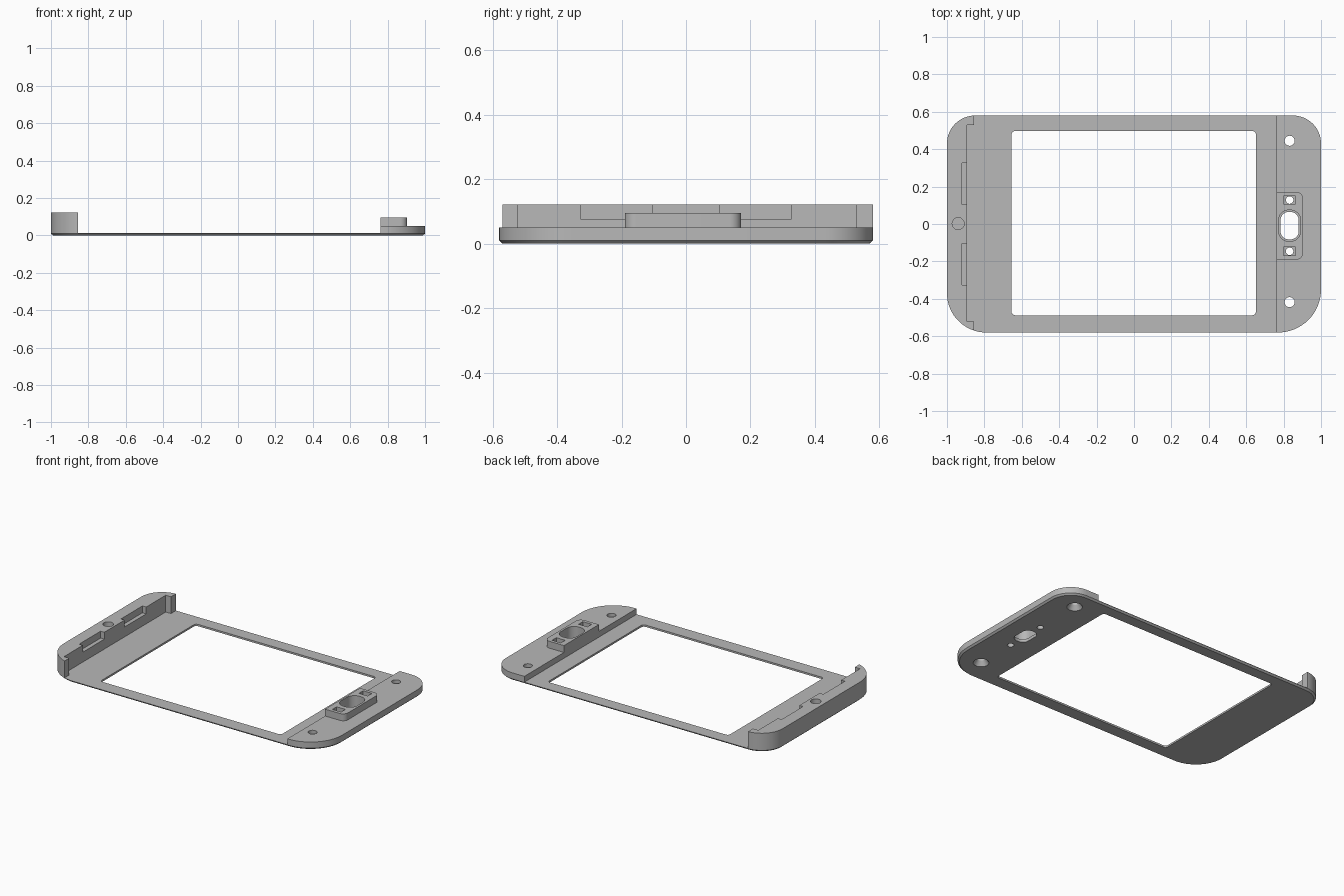
import bpy, bmesh
from math import cos, sin, pi, radians

if "Cube" in bpy.data.objects:
    bpy.data.objects.remove(bpy.data.objects["Cube"])

grey = bpy.data.materials.new("Plain grey")
grey.use_nodes = True
grey.diffuse_color = (0.48, 0.48, 0.48, 1)
grey.node_tree.nodes["Principled BSDF"].inputs["Base Color"].default_value = grey.diffuse_color

PLATE, SLAB, BUMP, RAIL = 0.012, 0.05, 0.095, 0.122
MID = -0.009        # y of the button cluster
HOLE_X = 0.832


def rounded(x0, x1, y0, y1, radii, steps=16):
    """Rounded rectangle; radii run front-right, back-right, back-left, front-left."""
    corners = [(x1, y0, -1, 1), (x1, y1, -1, -1), (x0, y1, 1, -1), (x0, y0, 1, 1)]
    pts = []
    for i, ((x, y, sx, sy), r) in enumerate(zip(corners, radii)):
        n = steps if r > 0 else 0
        for k in range(n + 1):
            a = (i - 1 + k / max(n, 1)) * pi / 2
            pts.append((x + sx * r + r * cos(a), y + sy * r + r * sin(a)))
    return pts


def loft(name, rings):
    """Solid through rings of (points, z) with matching point counts."""
    bm = bmesh.new()
    loops = [[bm.verts.new((x, y, z)) for x, y in pts] for pts, z in rings]
    n = len(loops[0])
    bm.faces.new(loops[0][::-1])
    bm.faces.new(loops[-1])
    for a, b in zip(loops, loops[1:]):
        for i in range(n):
            j = (i + 1) % n
            bm.faces.new((a[i], a[j], b[j], b[i]))
    mesh = bpy.data.meshes.new(name)
    bm.to_mesh(mesh)
    bm.free()
    mesh.materials.append(grey)
    obj = bpy.data.objects.new(name, mesh)
    bpy.context.collection.objects.link(obj)
    return obj


def prism(name, pts, z0, z1):
    return loft(name, [(pts, z0), (pts, z1)])


def box(x0, x1, y0, y1, z0, z1):
    return prism("cutter", rounded(x0, x1, y0, y1, [0] * 4), z0, z1)


def circle(x, y, r, n=32):
    return [(x + r * cos(2 * pi * k / n), y + r * sin(2 * pi * k / n)) for k in range(n)]


def cut(obj, cutters):
    """Subtract each cutter from the object and bake the result."""
    for c in cutters:
        mod = obj.modifiers.new("cut", "BOOLEAN")
        mod.operation, mod.solver, mod.object = "DIFFERENCE", "EXACT", c
        dg = bpy.context.evaluated_depsgraph_get()
        mesh = bpy.data.meshes.new_from_object(obj.evaluated_get(dg))
        obj.modifiers.clear()
        obj.data = mesh
        bpy.data.objects.remove(c)


def outline(inset=0.0):
    return rounded(-1 + inset, 1 - inset, -0.58 + inset, 0.58 - inset,
                   [r - inset for r in (0.23, 0.15, 0.15, 0.21)])


def oval(hx, hy, r):
    return rounded(HOLE_X - hx, HOLE_X + hx, MID - hy, MID + hy, [r] * 4)


def through_holes():
    """Screw holes with countersinks, pin holes and the stepped button opening."""
    cutters = []
    for y in (0.445, -0.418):
        cutters.append(loft("cutter", [(circle(HOLE_X, y, r), z) for r, z in
                                       ((0.048, -0.002), (0.027, 0.03), (0.027, 0.2))]))
    for s in (-1, 1):
        cutters.append(prism("cutter", circle(HOLE_X, MID + s * 0.137, 0.02), -0.1, 0.2))
    cutters.append(prism("cutter", oval(0.048, 0.073, 0.042), -0.1, 0.2))
    cutters.append(prism("cutter", oval(0.058, 0.083, 0.052), 0.02, 0.2))
    return cutters


# Thin face plate with a chamfered lower rim and the screen opening
plate = loft("face_plate", [(outline(0.011), 0), (outline(), 0.01), (outline(), PLATE)])
window = prism("cutter", rounded(-0.655, 0.652, -0.488, 0.497, [0.02] * 4, 6), -0.1, 0.2)
cut(plate, [window] + through_holes())

# Thick slab at the button end
slab = prism("button_end_slab", outline(), PLATE, SLAB)
cut(slab, [box(-1.2, 0.763, -1, 1, -0.1, 0.3)] + through_holes())

# Raised button housing with two pockets
bump = prism("button_housing", rounded(0.763, 0.904, -0.19, 0.171, [0.035, 0.035, 0, 0]),
             SLAB, BUMP)
pockets = [box(0.8, 0.864, MID + s * 0.137 - 0.022, MID + s * 0.137 + 0.022, 0.06, 0.2)
           for s in (-1, 1)]
cut(bump, through_holes() + pockets)

# Tall end rail with short returns, two notches and a blind hole
rail = prism("end_rail", outline(), PLATE, RAIL)
notches = [box(-0.92, -0.85, min(s * 0.105, s * 0.327), max(s * 0.105, s * 0.327), 0.077, 0.3)
           for s in (-1, 1)]
cut(rail, [box(-0.855, 1.2, -1, 1, -0.1, 0.3),
           box(-0.893, -0.7, -0.522, 0.529, -0.1, 0.3),
           prism("cutter", circle(-0.94, 0.002, 0.032), 0.06, 0.3)] + notches)

# Smooth the rounded walls and keep hard edges
bpy.ops.object.select_all(action="DESELECT")
for obj in (plate, slab, bump, rail):
    obj.select_set(True)
bpy.context.view_layer.objects.active = plate
bpy.ops.object.shade_smooth_by_angle(angle=radians(30))
